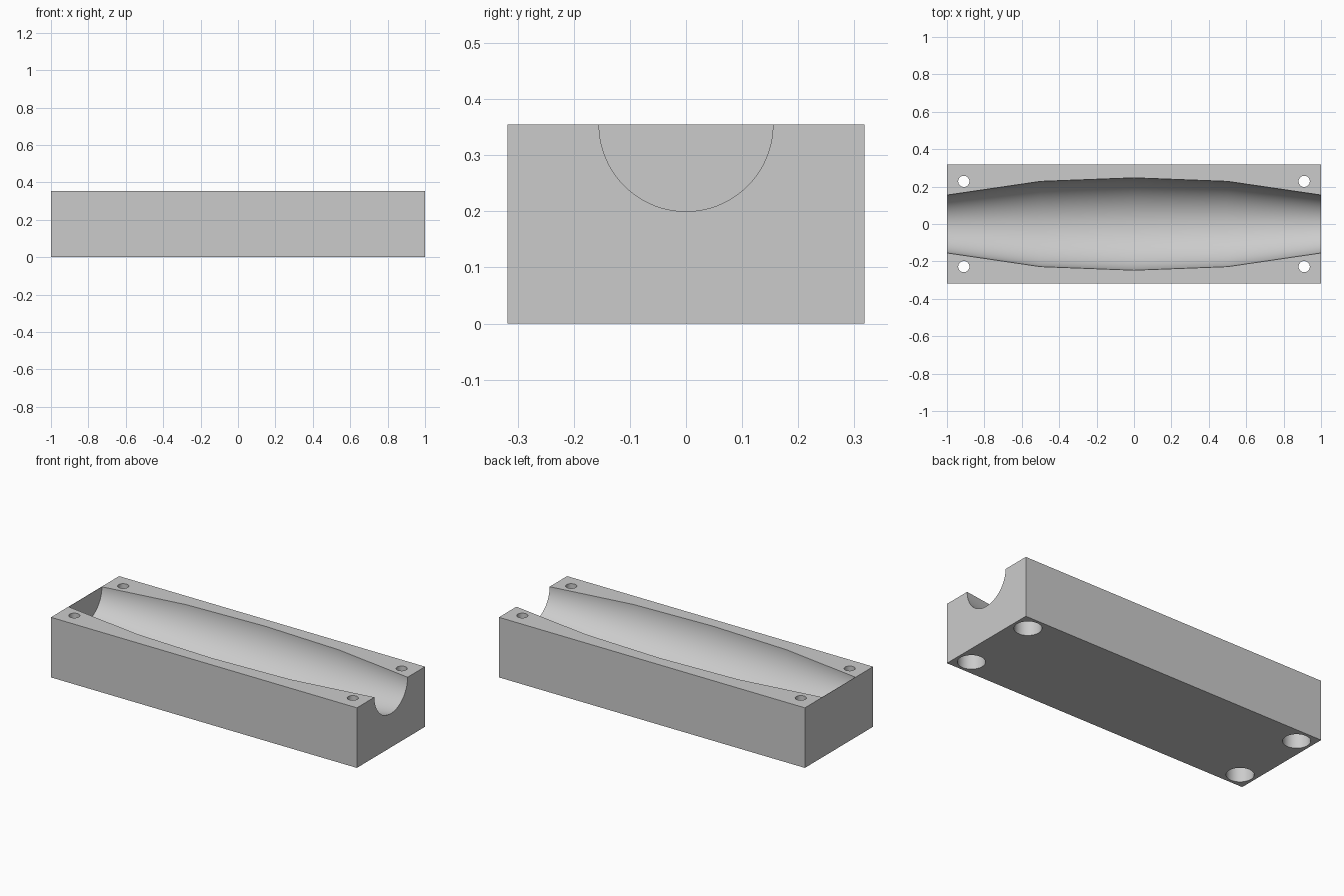
import bpy, bmesh, math

cube = bpy.data.objects.get("Cube")
if cube:
    bpy.data.objects.remove(cube, do_unlink=True)

LENGTH, WIDTH, HEIGHT = 2.0, 0.637, 0.355
END_WALL = 0.002

grey = bpy.data.materials.new("light grey")
grey.use_nodes = True
grey.diffuse_color = (0.6, 0.6, 0.6, 1)
grey.node_tree.nodes["Principled BSDF"].inputs["Base Color"].default_value = (0.6, 0.6, 0.6, 1)


def add_object(name, bm):
    bmesh.ops.recalc_face_normals(bm, faces=bm.faces)
    mesh = bpy.data.meshes.new(name)
    bm.to_mesh(mesh)
    bm.free()
    mesh.materials.append(grey)
    obj = bpy.data.objects.new(name, mesh)
    bpy.context.collection.objects.link(obj)
    return obj


def lathe(name, profile, place, sides):
    """Closed solid from (distance, radius) stations; place maps a ring point to space."""
    bm = bmesh.new()
    rings = []
    for dist, radius in profile:
        angles = [(i + 0.5) * math.tau / sides for i in range(sides)]
        rings.append([bm.verts.new(place(dist, radius * math.cos(a), radius * math.sin(a)))
                      for a in angles])
    for a, b in zip(rings, rings[1:]):
        for i in range(sides):
            j = (i + 1) % sides
            bm.faces.new((a[i], a[j], b[j], b[i]))
    bm.faces.new(rings[0])
    bm.faces.new(rings[-1])
    return add_object(name, bm)


# Rectangular block
bm = bmesh.new()
bmesh.ops.create_cube(bm, size=1)
for v in bm.verts:
    v.co = (v.co.x * LENGTH, v.co.y * WIDTH, (v.co.z + 0.5) * HEIGHT)
block = add_object("mould_block", bm)

# Bulged trough: open at the left end, closed by a thin wall at the other
trough = [(-1 + END_WALL, 0.155), (-0.5, 0.228), (0, 0.247), (0.5, 0.228), (1, 0.155), (1.1, 0.14)]
cutters = [lathe("trough_cutter", trough, lambda d, u, v: (d, u, HEIGHT + v), 96)]

# Corner bolt holes with wide counterbores underneath
hole = [(-0.1, 0.073), (0.18, 0.073), (0.18, 0.03), (HEIGHT + 0.1, 0.03)]
for x in (-0.91, 0.91):
    for y in (-0.228, 0.228):
        cutters.append(lathe("bolt_hole_cutter", hole,
                             lambda d, u, v, x=x, y=y: (x + u, y + v, d), 40))

# Cut everything out, then discard the cutters
for cutter in cutters:
    cutter.hide_render = True
    mod = block.modifiers.new("cut", "BOOLEAN")
    mod.operation = "DIFFERENCE"
    mod.solver = "EXACT"
    mod.object = cutter
depsgraph = bpy.context.evaluated_depsgraph_get()
result = bpy.data.meshes.new_from_object(block.evaluated_get(depsgraph))
block.modifiers.clear()
block.data = result
for cutter in cutters:
    bpy.data.objects.remove(cutter, do_unlink=True)

# Smooth curved walls, crisp rims
bpy.ops.object.select_all(action="DESELECT")
block.select_set(True)
bpy.context.view_layer.objects.active = block
bpy.ops.object.shade_smooth_by_angle(angle=math.radians(30))
